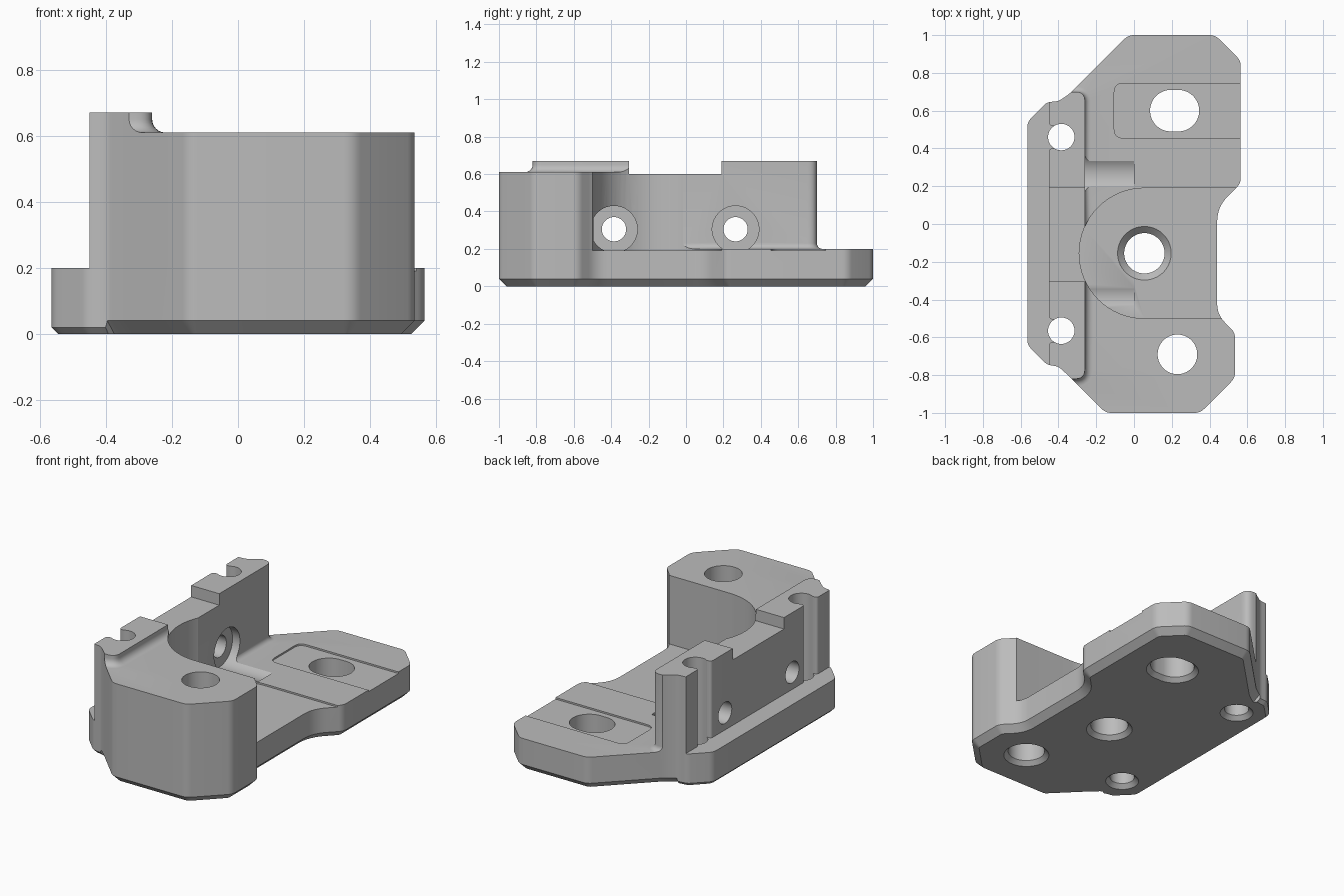
import bpy, bmesh, math
from mathutils import Vector, Matrix

default = bpy.data.objects.get("Cube")
if default:
    bpy.data.objects.remove(default, do_unlink=True)

grey = bpy.data.materials.new("light_grey")
grey.use_nodes = True
grey.diffuse_color = (0.5, 0.5, 0.5, 1)
grey.node_tree.nodes["Principled BSDF"].inputs["Base Color"].default_value = (0.5, 0.5, 0.5, 1)


def rounded(points, steps=6):
    """Closed outline; each point is (x, y) or (x, y, corner setback)."""
    out = []
    for i, p in enumerate(points):
        v = Vector(p[:2])
        if len(p) == 2:
            out.append(v)
            continue
        before = Vector(points[i - 1][:2])
        after = Vector(points[(i + 1) % len(points)][:2])
        a = v + (before - v).normalized() * p[2]
        b = v + (after - v).normalized() * p[2]
        for k in range(steps + 1):
            t = k / steps
            out.append(a * (1 - t) ** 2 + v * 2 * t * (1 - t) + b * t * t)
    return out


def inset(loop, amounts):
    """Move a counterclockwise loop inwards with mitred corners."""
    out = []
    for i, v in enumerate(loop):
        d1 = (v - loop[i - 1]).normalized()
        d2 = (loop[(i + 1) % len(loop)] - v).normalized()
        n1, n2 = Vector((-d1.y, d1.x)), Vector((-d2.y, d2.x))
        out.append(v + (n1 + n2) / (1 + n1.dot(n2)) * amounts[i])
    return out


def loft(name, rings, matrix=None):
    """Skin rings of 3D points, from the lowest up, and cap both ends."""
    bm = bmesh.new()
    rows = [[bm.verts.new(p) for p in ring] for ring in rings]
    n = len(rows[0])
    for low, high in zip(rows, rows[1:]):
        for i in range(n):
            j = (i + 1) % n
            bm.faces.new((low[i], low[j], high[j], high[i]))
    bm.faces.new(rows[0][::-1])
    bm.faces.new(rows[-1])
    if matrix:
        bm.transform(matrix)
    bmesh.ops.recalc_face_normals(bm, faces=bm.faces)
    mesh = bpy.data.meshes.new(name)
    bm.to_mesh(mesh)
    bm.free()
    mesh.materials.append(grey)
    obj = bpy.data.objects.new(name, mesh)
    bpy.context.collection.objects.link(obj)
    return obj


def prism(name, loop, z0, z1, edge=None, steps=1):
    """Extrude a loop; edge(v) sizes a chamfer (one step) or a round below."""
    rings = []
    if edge:
        size = [edge(v) for v in loop]
        for k in range(steps + 1):
            a = math.pi / 2 * k / steps
            ring = inset(loop, [s * (1 - math.sin(a)) for s in size])
            rings.append([(p.x, p.y, z0 + s * (1 - math.cos(a))) for p, s in zip(ring, size)])
    else:
        rings.append([(p.x, p.y, z0) for p in loop])
    rings.append([(p.x, p.y, z1) for p in loop])
    return loft(name, rings)


def oval(x, y, r, z, stretch=0, n=48):
    ring = []
    for k in range(n):
        a = math.tau * (k + 0.5) / n
        shift = stretch if math.cos(a) > 0 else -stretch
        ring.append((x + shift + r * math.cos(a), y + r * math.sin(a), z))
    return ring


def cut(cutter):
    cutter.hide_render = True
    mod = body.modifiers.new(cutter.name, 'BOOLEAN')
    mod.operation = 'DIFFERENCE'
    mod.solver = 'EXACT'
    mod.object = cutter
    bpy.context.view_layer.objects.active = body
    bpy.ops.object.modifier_apply(modifier=mod.name)
    bpy.data.objects.remove(cutter, do_unlink=True)


# Full-height block with the bottom edge chamfered
outline = rounded([
    (-.15, -1, .03), (.35, -1, .03), (.535, -.815, .03), (.535, -.575, .03),
    (.44, -.48, .06), (.44, .09, .08), (.565, .215, .03), (.565, .865, .03),
    (.43, 1, .03), (-.03, 1, .03), (-.34, .69, .03), (-.40, .65, .02),
    (-.46, .645, .02), (-.565, .54, .03), (-.565, -.64, .03),
    (-.46, -.745, .02), (-.40, -.755, .02), (-.35, -.80, .02)])
body = prism("bracket_body", outline, 0, .67, lambda v: .02 if v.x < -.4 else .04)

# Low back plate, with a fillet at the foot of the wall
plate = rounded([(-.26, -.155), (1, -.155), (1, 1.3), (-1, 1.3), (-1, .7), (-.26, .7, .05)])
cut(prism("plate_cutter", plate, .2, 1, lambda v: .03, 5))

# Tower top, stepped down from the wall with a fillet
step = rounded([(-.26, -.82, .05), (-1, -.82), (-1, -1.3), (1, -1.3), (1, 1.3), (-.26, 1.3)])
cut(prism("step_cutter", step, .61, 1, lambda v: .04, 6))

# Outer ledge, with slots that open the bolt channels
ledge = [(-1, -1), (-.45, -1)]
bolt_ys = (-.565, .46)
for y in bolt_ys:
    ledge += [(-.45, y - .06, .02), (-.385, y - .06), (-.385, y + .06), (-.45, y + .06, .02)]
ledge += [(-.45, 1), (-1, 1)]
cut(prism("ledge_cutter", rounded(ledge), .2, 1))

# Round-ended pocket
arc = [math.pi / 2 + math.pi * k / 32 for k in range(33)]
pocket = [Vector((.055 + .345 * math.cos(a), -.155 + .345 * math.sin(a))) for a in arc]
pocket += [Vector((1, -.5)), Vector((1, .19))]
cut(prism("pocket_cutter", pocket, .19, 1))

# Notch in the wall top
notch = rounded([(-1, -.305), (-.2, -.305), (-.2, .19), (-1, .19)])
cut(prism("notch_cutter", notch, .6, 1))

# Shallow recess in the back plate
recess = rounded([(-.105, .455, .05), (1, .455), (1, .745), (-.105, .745, .05)])
cut(prism("recess_cutter", recess, .19, .4))

# Vertical holes, chamfered underneath
holes = [(.215, .6, .11, .02), (.23, -.69, .105, 0)]
holes += [(-.385, y, .07, 0) for y in bolt_ys]
for x, y, r, s in holes:
    cut(loft("hole_cutter", [oval(x, y, r + .03, -.005, s), oval(x, y, r, .025, s),
                             oval(x, y, r, 1, s)]))

# Centre hole, chamfered at both ends
x, y, r = .055, -.155, .107
cut(loft("centre_cutter", [oval(x, y, r + .03, -.005), oval(x, y, r, .025),
                           oval(x, y, r, .155), oval(x, y, r + .035, .19),
                           oval(x, y, r + .035, .3)]))

# Cross holes through the wall, counterbored on the inside
for y in (-.385, .265):
    turn = Matrix.Translation((0, y, .305)) @ Matrix.Rotation(math.pi / 2, 4, 'Y')
    for r, start, end in ((.125, -.31, 0), (.065, -.8, -.2)):
        cut(loft("cross_cutter", [oval(0, 0, r, start), oval(0, 0, r, end)], turn))

# Smooth curves, crisp edges
bpy.ops.object.select_all(action='DESELECT')
body.select_set(True)
bpy.context.view_layer.objects.active = body
bpy.ops.object.shade_smooth_by_angle(angle=math.radians(25))
